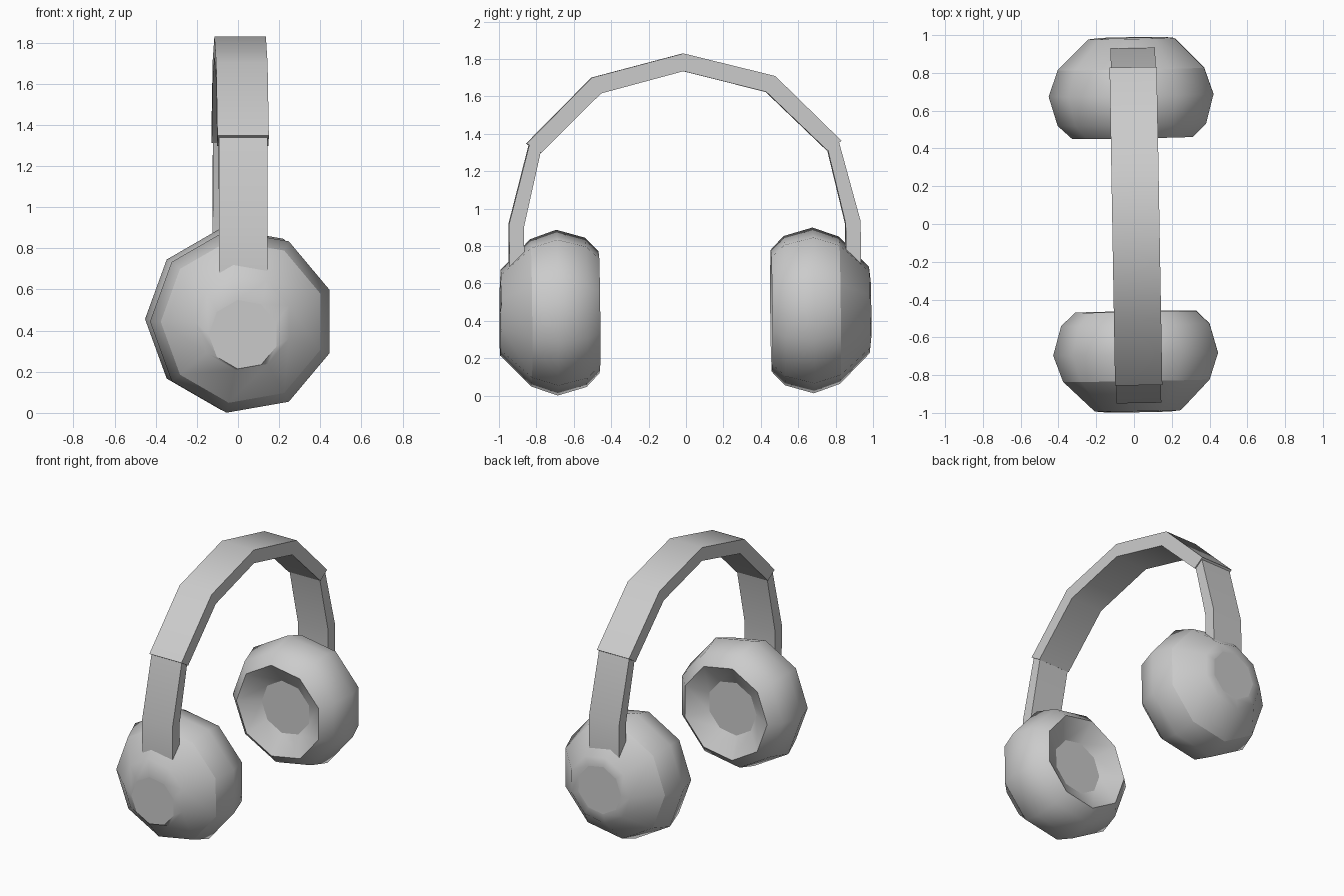
import bpy, bmesh, math
from mathutils import Matrix

cube = bpy.data.objects.get("Cube")
if cube:
    bpy.data.objects.remove(cube)

grey = bpy.data.materials.new("plain_grey")
grey.use_nodes = True
GREY = (0.6, 0.6, 0.6, 1)
grey.diffuse_color = GREY
grey.node_tree.nodes["Principled BSDF"].inputs["Base Color"].default_value = GREY

# The whole headset leans very slightly
LEAN = (Matrix.Translation((0.01, 0, 0)) @ Matrix.Rotation(math.radians(1), 4, "Z")
        @ Matrix.Rotation(math.radians(0.5), 4, "X"))
SIDES = 9


def finish(bm, name):
    bmesh.ops.recalc_face_normals(bm, faces=bm.faces)
    mesh = bpy.data.meshes.new(name)
    bm.to_mesh(mesh)
    bm.free()
    mesh.materials.append(grey)
    obj = bpy.data.objects.new(name, mesh)
    bpy.context.collection.objects.link(obj)
    obj.matrix_world = LEAN
    return obj


# Ear cup: nine-sided lathe of (radius, distance from middle, sharp ring)
CUP = [(0.19, 0.545, True), (0.33, 0.46, True), (0.405, 0.53, False),
       (0.45, 0.685, False), (0.40, 0.825, True), (0.235, 0.985, False),
       (0.17, 0.992, True)]


def ear_cup(name, side, cap_drop):
    bm = bmesh.new()
    rings = []
    for i, (r, d, sharp) in enumerate(CUP):
        z0 = 0.45 - (cap_drop if i == len(CUP) - 1 else 0)
        ring = []
        for k in range(SIDES):
            a = math.radians(180 + k * 360 / SIDES)
            ring.append(bm.verts.new((r * math.cos(a), side * d, z0 + r * math.sin(a))))
        rings.append(ring)
    for a, b in zip(rings, rings[1:]):
        for k in range(SIDES):
            n = (k + 1) % SIDES
            bm.faces.new((a[k], a[n], b[n], b[k])).smooth = True
    # Flat speaker and outer cap discs
    bm.faces.new(rings[0])
    bm.faces.new(rings[-1])
    for ring, (r, d, sharp) in zip(rings, CUP):
        for k in range(SIDES):
            bm.edges.get((ring[k], ring[(k + 1) % SIDES])).smooth = not sharp
    return finish(bm, name)


# Strap: extrude a strip between outer and inner (y, z) paths
def strap(name, outer, inner, half):
    bm = bmesh.new()
    sections = [[bm.verts.new((x, y, z)) for x, (y, z) in
                 ((-half, o), (half, o), (half, i), (-half, i))]
                for o, i in zip(outer, inner)]
    for a, b in zip(sections, sections[1:]):
        for k in range(4):
            n = (k + 1) % 4
            bm.faces.new((a[k], a[n], b[n], b[k]))
    bm.faces.new(sections[0])
    bm.faces.new(sections[-1])
    obj = finish(bm, name)
    bpy.ops.object.select_all(action="DESELECT")
    obj.select_set(True)
    bpy.context.view_layer.objects.active = obj
    bpy.ops.object.shade_smooth_by_angle(angle=math.radians(40))
    return obj


def mirrored(path):
    return path + [(-y, z) for y, z in reversed(path[:-1])]


# Headband arc
strap("headband",
      mirrored([(-0.842, 1.355), (-0.49, 1.705), (0, 1.83)]),
      mirrored([(-0.765, 1.305), (-0.442, 1.62), (0, 1.735)]), 0.125)

# Side arms and ear cups
for label, side, drop in (("front", -1, 0.06), ("back", 1, 0.0)):
    strap(label + "_arm",
          [(side * y, z) for y, z in ((0.825, 1.36), (0.94, 0.925), (0.94, 0.66))],
          [(side * y, z) for y, z in ((0.765, 1.32), (0.86, 0.912), (0.86, 0.66))], 0.118)
    ear_cup(label + "_ear_cup", side, drop)
